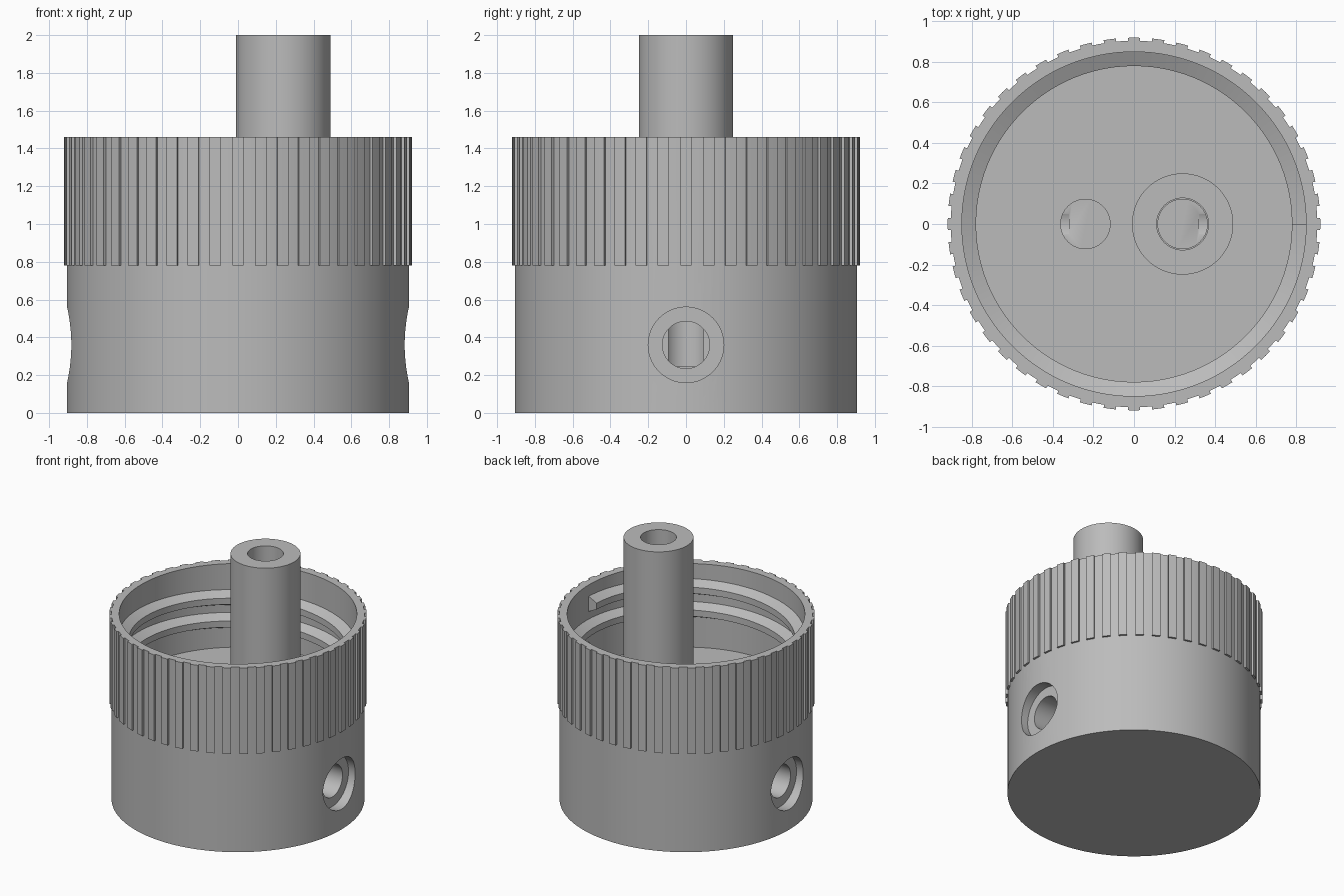
import bpy
import bmesh
from math import sin, cos, pi, radians
from mathutils import Matrix

if "Cube" in bpy.data.objects:
    bpy.data.objects.remove(bpy.data.objects["Cube"])

GREY = (0.5, 0.5, 0.5, 1)
grey = bpy.data.materials.new("plain_grey")
grey.use_nodes = True
grey.diffuse_color = GREY
grey.node_tree.nodes["Principled BSDF"].inputs["Base Color"].default_value = GREY

BODY_R, RIB_R, INNER_R, THREAD_R = 0.905, 0.92, 0.85, 0.78
RIB_Z, RIM_Z, FLOOR_Z, TOP_Z = 0.78, 1.46, 0.8, 2.0
PORT_X, PORT_Z, BORE_R = 0.24, 0.36, 0.125


def finish(name, bm):
    bmesh.ops.recalc_face_normals(bm, faces=bm.faces)
    mesh = bpy.data.meshes.new(name)
    bm.to_mesh(mesh)
    bm.free()
    mesh.materials.append(grey)
    obj = bpy.data.objects.new(name, mesh)
    bpy.context.collection.objects.link(obj)
    return obj


def smooth(obj):
    bpy.ops.object.select_all(action="DESELECT")
    obj.select_set(True)
    bpy.context.view_layer.objects.active = obj
    bpy.ops.object.shade_smooth_by_angle(angle=radians(30))


def sweep(bm, rings, closed=False):
    """Skin a list of closed cross-sections, capping the ends if open."""
    loops = [[bm.verts.new(p) for p in ring] for ring in rings]
    n = len(loops[0])
    for a, b in zip(loops, loops[1:] + loops[:1] if closed else loops[1:]):
        for i in range(n):
            j = (i + 1) % n
            bm.faces.new((a[i], a[j], b[j], b[i]))
    if not closed:
        bm.faces.new(loops[0])
        bm.faces.new(loops[-1])


def circle(r, z, n=128):
    return [(r * cos(2 * pi * i / n), r * sin(2 * pi * i / n), z) for i in range(n)]


def cut(target, r, length, matrix):
    """Drill a round hole into the target."""
    bm = bmesh.new()
    bmesh.ops.create_cone(bm, cap_ends=True, segments=64, radius1=r, radius2=r,
                          depth=length, matrix=matrix)
    cutter = finish("cutter", bm)
    cutter.hide_render = True
    mod = target.modifiers.new("hole", "BOOLEAN")
    mod.operation, mod.solver, mod.object = "DIFFERENCE", "EXACT", cutter
    bpy.context.view_layer.objects.active = target
    bpy.ops.object.modifier_apply(modifier=mod.name)
    bpy.data.objects.remove(cutter)


# Cup body: solid base with an open socket above
bm = bmesh.new()
sweep(bm, [circle(BODY_R, 0), circle(BODY_R, RIM_Z),
           circle(INNER_R, RIM_Z), circle(INNER_R, FLOOR_Z)])
body = finish("cup_body", bm)

# Two passages, each a counterbored side port meeting a vertical bore
for side in (-1, 1):
    turn = Matrix.Rotation(pi / 2, 4, "Y")
    bottom = PORT_Z - BORE_R + 0.01
    cut(body, 0.2, 0.4, Matrix.Translation((side * 1.025, 0, PORT_Z)) @ turn)
    cut(body, BORE_R, 0.7, Matrix.Translation((side * 0.67, 0, PORT_Z)) @ turn)
    cut(body, BORE_R - 0.003, 1 - bottom,
        Matrix.Translation((side * PORT_X, 0, (1 + bottom) / 2)))
smooth(body)

# Standing tube over the bore on the left
bm = bmesh.new()
sweep(bm, [circle(0.25, FLOOR_Z, 64), circle(0.25, TOP_Z, 64),
           circle(0.128, TOP_Z, 64), circle(0.128, FLOOR_Z, 64)], closed=True)
bmesh.ops.translate(bm, vec=(PORT_X, 0, 0), verts=bm.verts)
smooth(finish("standing_tube", bm))

# Grip ribs around the upper half
RIBS = 48
bm = bmesh.new()
for k in range(RIBS):
    mid, half = 2 * pi * k / RIBS, pi / RIBS / 2
    angles = [mid - half, mid, mid + half]
    outline = [(RIB_R, a) for a in angles] + [(0.9, a) for a in reversed(angles)]
    sweep(bm, [[(r * cos(a), r * sin(a), z) for r, a in outline]
               for z in (RIB_Z, RIM_Z)])
smooth(finish("grip_ribs", bm))

# Internal screw thread, two turns winding down from the left side
TURNS, STEPS, PITCH, START_Z = 2, 96, 0.18, 1.31
profile = [(INNER_R + 0.01, 0.065), (THREAD_R, 0.025),
           (THREAD_R, -0.025), (INNER_R + 0.01, -0.065)]
bm = bmesh.new()
rings = []
for k in range(TURNS * STEPS + 1):
    a, z = -2 * pi * k / STEPS, START_Z - PITCH * k / STEPS
    rings.append([(r * cos(a), r * sin(a), z + dz) for r, dz in profile])
sweep(bm, rings)
smooth(finish("inner_thread", bm))
